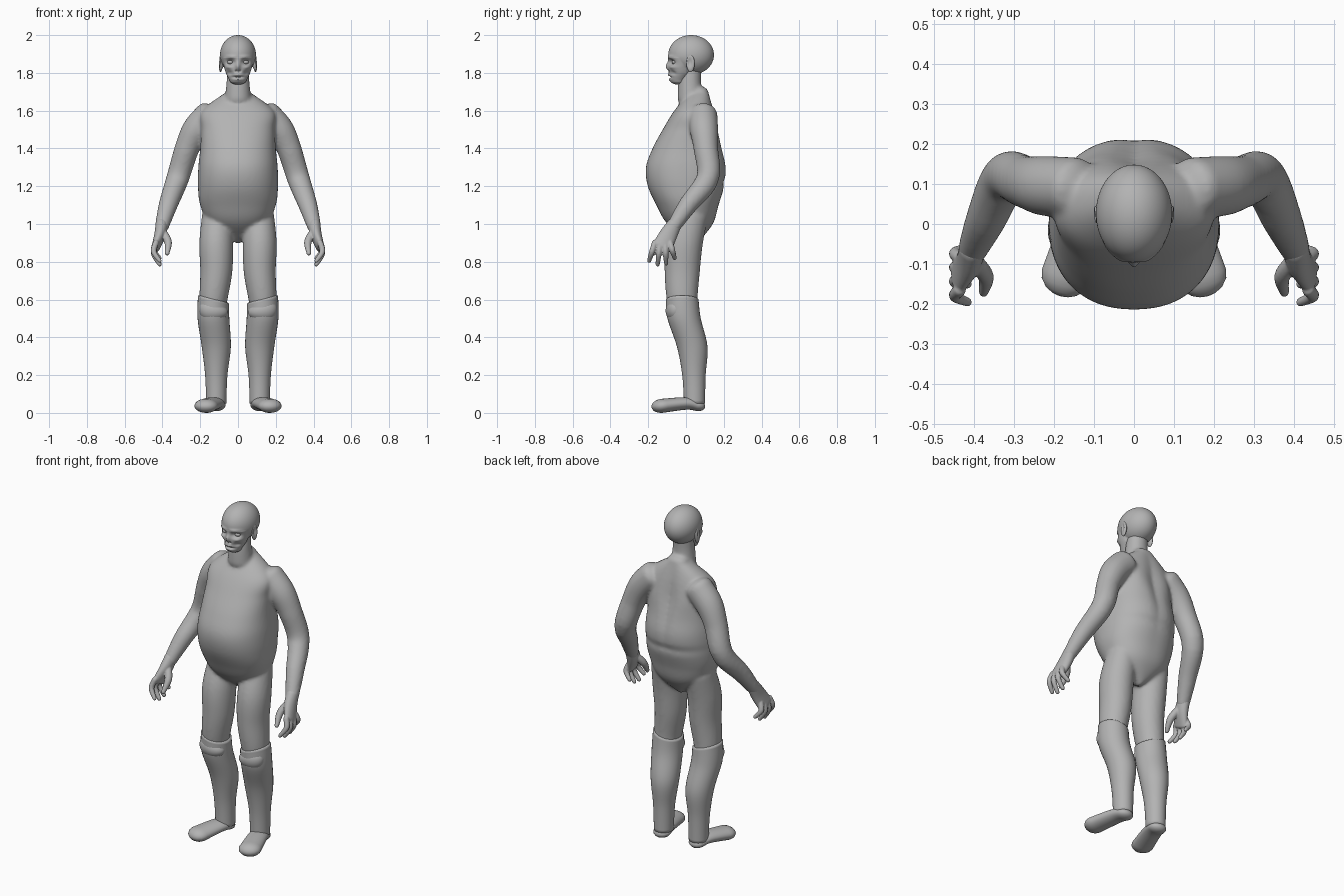
import bpy, bmesh, math
from mathutils import Vector, Matrix

if "Cube" in bpy.data.objects:
    bpy.data.objects.remove(bpy.data.objects["Cube"])

grey = (.45, .45, .45, 1)
skin = bpy.data.materials.new("grey_skin")
skin.use_nodes = True
skin.diffuse_color = grey
skin.node_tree.nodes["Principled BSDF"].inputs["Base Color"].default_value = grey


def smooth_path(rings, steps):
    """Catmull-Rom interpolation of every value in the rings."""
    points = [Vector(ring) for ring in rings]
    last = len(points) - 1
    path = []
    for i in range(last):
        start, end = points[i], points[i + 1]
        leave = (end - points[max(i - 1, 0)]) / 2
        arrive = (points[min(i + 2, last)] - start) / 2
        for k in range(steps):
            t = k / steps
            ease = t * t * (3 - 2 * t)
            path.append(start.lerp(end, ease) + leave * t * (1 - t) ** 2
                        - arrive * t * t * (1 - t))
    return path + [points[last]]


def tube(bm, rings, deep=1, cap=.6, upright=False, steps=6, sides=32, power=2):
    """Skin rings of (x, y, z, half_width[, half_depth]) and round both ends."""
    path = smooth_path(rings, steps)
    last = len(path) - 1
    stations = []
    for i, ring in enumerate(path):
        ahead = Vector((path[min(i + 1, last)] - path[max(i - 1, 0)])[:3]).normalized()
        across = Vector((1, 0, 0))
        if upright:
            ahead = Vector((0, 0, math.copysign(1, ahead.z)))
        across = (across - ahead * ahead.x).normalized()
        centre, wide, depth = Vector(ring[:3]), ring[3], ring[-1] * deep
        dome = [(0, 1)]
        if i in (0, last):
            out = cap * min(wide, depth) * (1 if i else -1)
            angles = [math.radians(a) for a in (0, 25, 50, 70, 85)]
            dome = [(out * math.sin(a), math.cos(a)) for a in angles]
            if i == 0:
                dome.reverse()
        for shift, shrink in dome:
            stations.append((centre + ahead * shift, across * wide * shrink,
                             ahead.cross(across) * depth * shrink))
    loops = []
    for centre, across, forward in stations:
        loop = []
        for k in range(sides):
            angle = math.tau * k / sides
            c, s = (math.copysign(abs(f) ** (2 / power), f)
                    for f in (math.cos(angle), math.sin(angle)))
            loop.append(bm.verts.new(centre + across * c + forward * s))
        loops.append(loop)
    for low, high in zip(loops, loops[1:]):
        for k in range(sides):
            bm.faces.new((low[k - 1], low[k], high[k], high[k - 1]))
    bm.faces.new(loops[0])
    bm.faces.new(loops[-1])


def ball(bm, centre, radii, detail=24):
    place = Matrix.Translation(centre) @ Matrix.Diagonal((*radii, 1))
    bmesh.ops.create_uvsphere(bm, u_segments=detail * 2, v_segments=detail, radius=1, matrix=place)


def press(bm, across, height, wide, tall, push, front=True):
    """Soft push along y, mirrored in x, on the front or the back surface."""
    for v in bm.verts:
        if (v.co.y < 0) == front:
            dx = (abs(v.co.x) - across) / wide
            dz = (v.co.z - height) / tall
            v.co.y += push * math.exp(-dx * dx - dz * dz)


def add_other_side(bm):
    copy = bmesh.ops.duplicate(bm, geom=bm.verts[:] + bm.edges[:] + bm.faces[:])
    verts = [item for item in copy["geom"] if isinstance(item, bmesh.types.BMVert)]
    bmesh.ops.scale(bm, vec=(-1, 1, 1), verts=verts)


def finish(name, bm, voxel=None, soften=0):
    bmesh.ops.recalc_face_normals(bm, faces=bm.faces)
    mesh = bpy.data.meshes.new(name)
    bm.to_mesh(mesh)
    bm.free()
    mesh.materials.append(skin)
    mesh.shade_smooth()
    part = bpy.data.objects.new(name, mesh)
    bpy.context.collection.objects.link(part)
    if voxel:
        blend = part.modifiers.new("blend", 'REMESH')
        blend.mode = 'VOXEL'
        blend.voxel_size = voxel
        blend.use_smooth_shade = True
        relax = part.modifiers.new("relax", 'SMOOTH')
        relax.iterations = soften


# Body: arms, thighs, heavy torso and neck blended into one skin
body = bmesh.new()
tube(body, [(.15, .09, 1.58, .075), (.22, .095, 1.5, .075), (.27, .105, 1.4, .065),
            (.32, .115, 1.24, .06), (.37, .01, 1.1, .05), (.405, -.07, .98, .036)])
tube(body, [(.11, .03, 1.05, .08), (.115, -.01, .9, .09), (.115, -.02, .75, .085),
            (.13, -.02, .6, .074), (.13, 0, .5, .06)], deep=1.1)
add_other_side(body)
half_widths = (.01, .15, .2, .212, .21, .2, .195, .19, .06)
half_depths = (.02, .12, .165, .203, .213, .185, .145, .105, .05)
torso = []
for i, (wide, depth) in enumerate(zip(half_widths, half_depths)):
    height = .9 + i / 10
    torso.append((0, .35 * (height - 1.25) ** 2, height, wide, depth))
tube(body, torso, upright=True, sides=56, power=2.25)
tube(body, [(0, .025, 1.66, .07), (0, .02, 1.75, .061), (0, .03, 1.84, .055)], upright=True)
press(body, across=0, height=1.45, wide=.03, tall=.2, push=-.014, front=False)
press(body, across=.1, height=1.5, wide=.05, tall=.07, push=.01, front=False)
press(body, across=0, height=1.22, wide=.3, tall=.02, push=-.008, front=False)
finish("body", body, voxel=.009, soften=8)

# Head: cranium and tapering jaw, with the features pressed in
head = bmesh.new()
ball(head, (0, .027, 1.895), (.095, .121, .105), detail=64)
tube(head, [(0, -.04, 1.76, .045), (0, -.025, 1.81, .068), (0, -.01, 1.88, .085)],
     cap=.5, upright=True, steps=24, sides=112)
press(head, across=.04, height=1.857, wide=.021, tall=.014, push=.024)   # eye sockets
press(head, across=.04, height=1.885, wide=.03, tall=.008, push=-.008)   # brows
press(head, across=0, height=1.835, wide=.012, tall=.02, push=-.014)     # nose
press(head, across=.009, height=1.81, wide=.006, tall=.006, push=.014)   # nostrils
press(head, across=.055, height=1.83, wide=.018, tall=.009, push=-.008)  # cheekbones
press(head, across=.045, height=1.8, wide=.015, tall=.012, push=.012)    # hollow cheeks
press(head, across=0, height=1.777, wide=.027, tall=.005, push=.014)     # mouth
for lip in (1.765, 1.789):
    press(head, across=0, height=lip, wide=.024, tall=.006, push=-.006)
finish("head", head, voxel=.0035, soften=1)

eyes = bmesh.new()
ball(eyes, (.04, -.06, 1.857), (.017, .015, .012))
add_other_side(eyes)
finish("eyes", eyes)

# Ears: flattened balls with a hollow bowl
ears = bmesh.new()
ball(ears, (.093, .024, 1.85), (.011, .022, .045))
for v in ears.verts:
    bowl = Vector(((v.co.y - .02) / .013, (v.co.z - 1.857) / .026))
    v.co.x -= .012 * math.exp(-bowl.length_squared)
add_other_side(ears)
finish("ears", ears)

# Hands: palm, four curled fingers and a thumb
hands = bmesh.new()
tube(hands, [(.403, -.06, 1, .033, .038), (.412, -.092, .945, .031, .047),
             (.435, -.125, .88, .022, .053)], cap=.8)
for i in range(4):
    knuckle = -.165 + .027 * i
    tip = -.195 + .045 * i
    reach = .785 + .012 * (i - 1.3) ** 2
    tube(hands, [(.435, knuckle, .9, .016), (.446, (knuckle + tip) / 2, (reach + .9) / 2, .015),
                 (.415, tip, reach, .011)], cap=1, sides=16)
tube(hands, [(.4, -.09, .96, .021), (.37, -.13, .905, .02), (.375, -.17, .845, .012)], cap=1, sides=16)
add_other_side(hands)
finish("hands", hands, voxel=.004, soften=2)

# Lower legs: kneecap under a thin rim that rises towards the outside
legs = bmesh.new()
tube(legs, [(.13, -.02, .6, .082), (.13, -.01, .5, .084), (.115, .033, .35, .077),
            (.115, .042, .2, .059), (.115, .045, .05, .053)],
     deep=1.05, cap=.1, upright=True)
ball(legs, (.13, -.055, .54), (.077, .053, .058))
for v in legs.verts:
    v.co.z += (v.co.x - .13) * max(v.co.z - .5, 0) * 2.5
add_other_side(legs)
finish("lower_legs", legs)

# Feet: low, splayed outwards at the toes
feet = bmesh.new()
tube(feet, [(.115, .06, .04, .05), (.13, 0, .05, .055), (.17, -.13, .037, .062)], deep=.6, cap=1.4)
add_other_side(feet)
finish("feet", feet)
